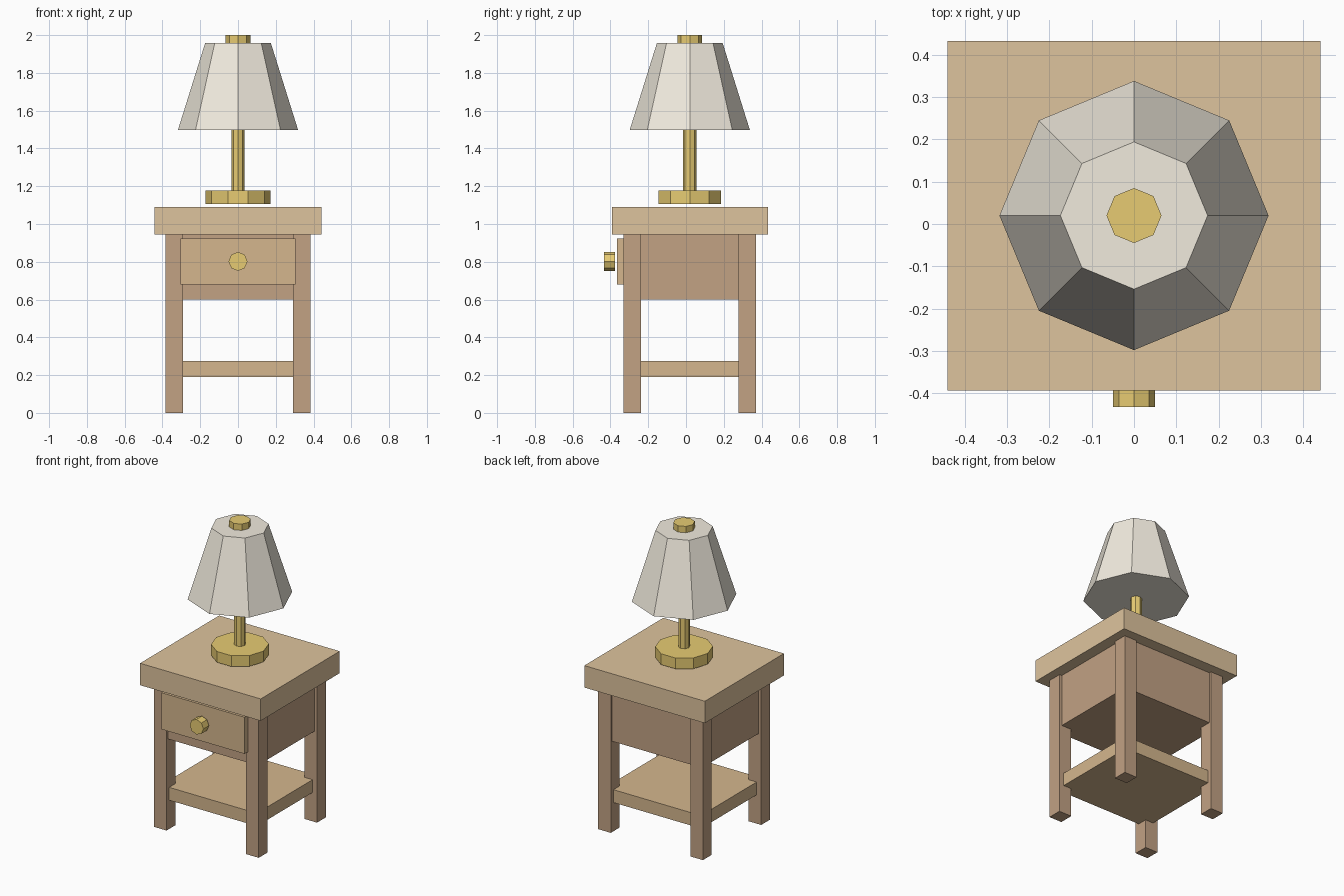
import bpy, bmesh, math
from mathutils import Matrix

if "Cube" in bpy.data.objects:
    bpy.data.objects.remove(bpy.data.objects["Cube"])

CY = 0.02  # centre of table and lamp in y


def material(name, rgb):
    m = bpy.data.materials.new(name)
    m.diffuse_color = (*rgb, 1)
    m.use_nodes = True
    m.node_tree.nodes["Principled BSDF"].inputs["Base Color"].default_value = m.diffuse_color
    return m


OAK = material("light_wood", (0.73, 0.55, 0.34))
MID = material("mid_wood", (0.66, 0.47, 0.27))
DARK = material("dark_wood", (0.54, 0.36, 0.23))
BRASS = material("brass", (0.80, 0.60, 0.17))
CLOTH = material("shade_cloth", (0.88, 0.83, 0.73))


def finish(name, bm, mat):
    me = bpy.data.meshes.new(name)
    bm.to_mesh(me)
    bm.free()
    me.materials.append(mat)
    ob = bpy.data.objects.new(name, me)
    bpy.context.collection.objects.link(ob)
    return ob


def box(name, x, y, z, mat):
    """Box from (min, max) ranges."""
    bm = bmesh.new()
    size = [b - a for a, b in (x, y, z)]
    mid = [(a + b) / 2 for a, b in (x, y, z)]
    bmesh.ops.create_cube(bm, size=1, matrix=Matrix.Translation(mid) @ Matrix.Diagonal((*size, 1)))
    return finish(name, bm, mat)


def prism(name, sides, r1, r2, z0, z1, mat):
    """Upright faceted cone or cylinder on the lamp axis, one corner on +x."""
    bm = bmesh.new()
    rings = [[bm.verts.new((r * math.cos(i * math.tau / sides),
                            CY + r * math.sin(i * math.tau / sides), z))
              for i in range(sides)] for r, z in ((r1, z0), (r2, z1))]
    low, high = rings
    for i in range(sides):
        j = (i + 1) % sides
        bm.faces.new((low[i], low[j], high[j], high[i]))
    bm.faces.new(low[::-1])
    bm.faces.new(high)
    return finish(name, bm, mat)


# Table
box("table_top", (-0.441, 0.441), (CY - 0.413, CY + 0.413), (0.945, 1.09), OAK)
box("body", (-0.365, 0.365), (CY - 0.336, CY + 0.336), (0.60, 0.945), DARK)
box("lower_shelf", (-0.35, 0.35), (CY - 0.323, CY + 0.323), (0.19, 0.275), MID)
for sx, side in ((-1, "left"), (1, "right")):
    for sy, end in ((-1, "front"), (1, "back")):
        cx, cy = sx * 0.337, CY + sy * 0.3045
        box(f"{end}_{side}_leg", (cx - 0.046, cx + 0.046), (cy - 0.046, cy + 0.046), (0, 0.945), DARK)

# Drawer and its knob, turned to face the front
box("drawer_front", (-0.305, 0.305), (-0.366, -0.316), (0.68, 0.922), MID)
knob = prism("drawer_knob", 8, 0.05, 0.05, -0.029, 0.029, BRASS)
knob.data.transform(Matrix.Translation((0, -0.404, 0.802)) @ Matrix.Rotation(math.pi / 2, 4, 'X')
                    @ Matrix.Translation((0, -CY, 0)))

# Lamp
prism("lamp_base", 10, 0.173, 0.173, 1.105, 1.177, BRASS)
prism("lamp_stem", 8, 0.035, 0.035, 1.177, 1.52, BRASS)
prism("lamp_shade", 8, 0.318, 0.174, 1.498, 1.958, CLOTH)
prism("lamp_finial", 8, 0.065, 0.065, 1.958, 2.0, BRASS)
